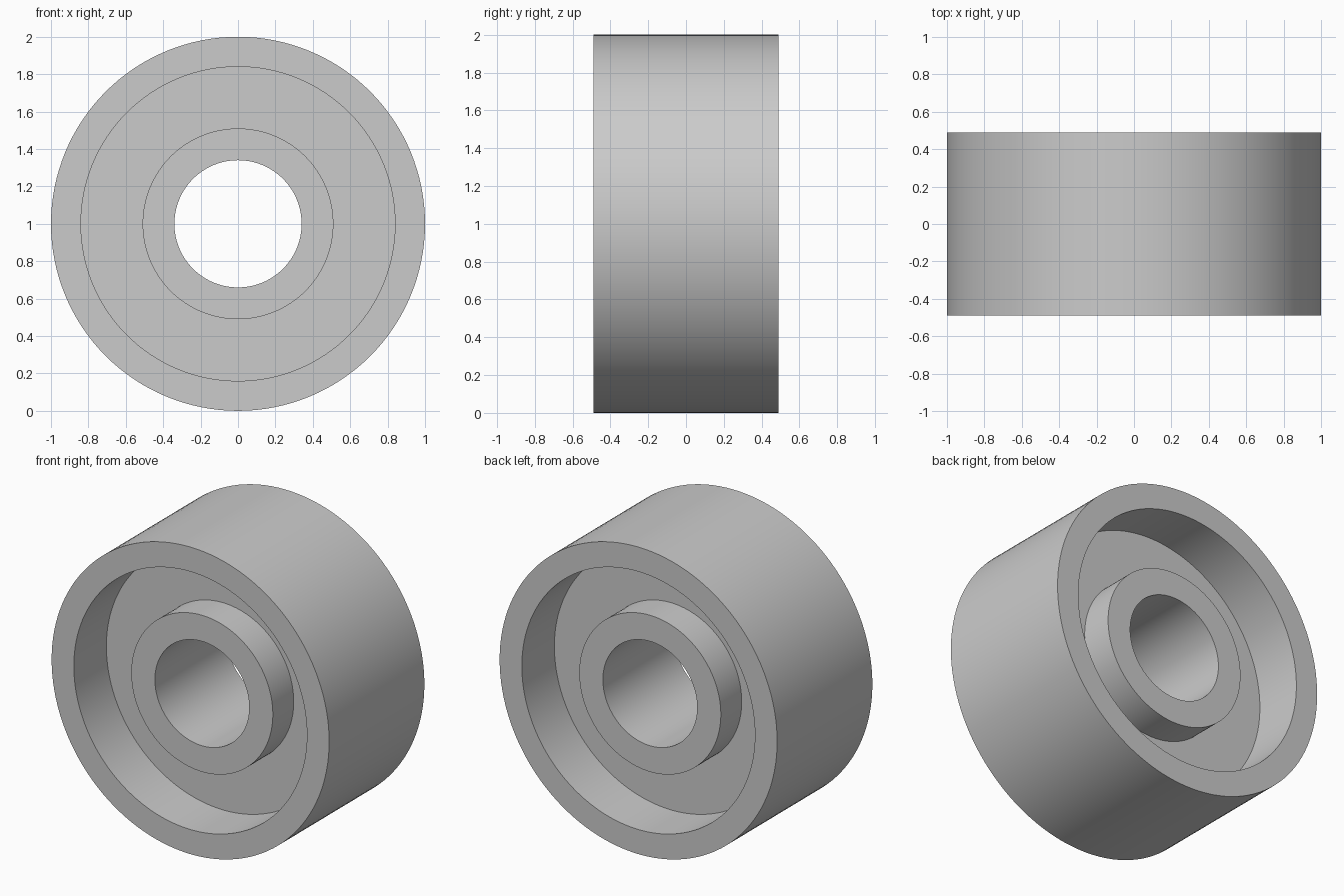
import bpy, bmesh, math

if "Cube" in bpy.data.objects:
    bpy.data.objects.remove(bpy.data.objects["Cube"])

SEGMENTS = 128
CENTRE_Z = 1.0

# Half cross-section as (radius, y), front side from bore to outer rim
half = [(0.34, -0.37), (0.51, -0.37), (0.51, -0.155),
        (0.84, -0.155), (0.84, -0.49), (1.0, -0.49)]
# Mirror it to close the profile on the back side
profile = half + [(r, -y) for r, y in reversed(half)]

# Lathe the profile around the y axis
bm = bmesh.new()
rings = []
for i in range(SEGMENTS):
    a = 2 * math.pi * i / SEGMENTS
    rings.append([bm.verts.new((r * math.cos(a), y, CENTRE_Z + r * math.sin(a)))
                  for r, y in profile])
n = len(profile)
for i in range(SEGMENTS):
    a, b = rings[i], rings[(i + 1) % SEGMENTS]
    for j in range(n):
        k = (j + 1) % n
        bm.faces.new((a[j], a[k], b[k], b[j]))
bmesh.ops.recalc_face_normals(bm, faces=bm.faces)

mesh = bpy.data.meshes.new("wheel")
bm.to_mesh(mesh)
bm.free()
wheel = bpy.data.objects.new("wheel", mesh)
bpy.context.collection.objects.link(wheel)

# Smooth round walls, crisp rims
bpy.context.view_layer.objects.active = wheel
wheel.select_set(True)
bpy.ops.object.shade_smooth_by_angle(angle=math.radians(30))
